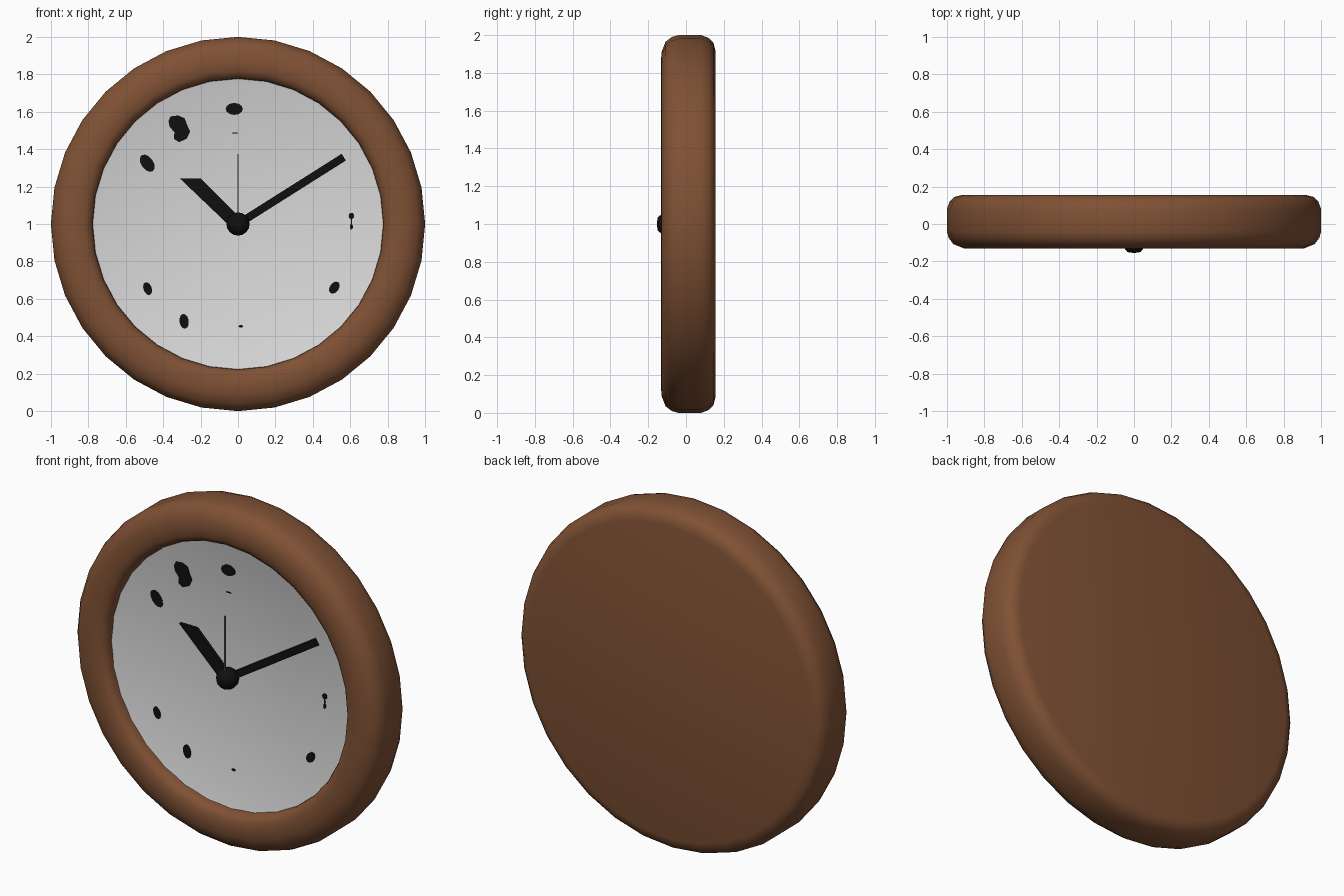
import bpy, bmesh, math
from mathutils import Vector

if "Cube" in bpy.data.objects:
    bpy.data.objects.remove(bpy.data.objects["Cube"])


def material(name, rgb):
    m = bpy.data.materials.new(name)
    m.diffuse_color = (*rgb, 1)
    m.use_nodes = True
    m.node_tree.nodes["Principled BSDF"].inputs["Base Color"].default_value = m.diffuse_color
    return m


WOOD = material("brown_wood", (0.215, 0.083, 0.035))
WHITE = material("dial_white", (0.70, 0.70, 0.70))
BLACK = material("black", (0.005, 0.005, 0.005))
GREY = material("grey_metal", (0.2, 0.2, 0.2))
CZ = 1.0  # height of the clock centre


def finish(name, bm, mat, angle=None):
    bmesh.ops.recalc_face_normals(bm, faces=bm.faces)
    me = bpy.data.meshes.new(name)
    bm.to_mesh(me)
    bm.free()
    me.materials.append(mat)
    ob = bpy.data.objects.new(name, me)
    bpy.context.collection.objects.link(ob)
    if angle:
        bpy.ops.object.select_all(action='DESELECT')
        ob.select_set(True)
        bpy.context.view_layer.objects.active = ob
        bpy.ops.object.shade_smooth_by_angle(angle=math.radians(angle))
    return ob


def lathe(name, profile, mat, angle, segs=32):
    """Turn (radius, y) points around the clock axis; radius 0 closes an end."""
    bm = bmesh.new()
    rings = []
    for r, y in profile:
        if r == 0:
            rings.append([bm.verts.new((0, y, CZ))] * segs)
        else:
            rings.append([bm.verts.new((r * math.sin(2 * math.pi * i / segs), y,
                                        CZ + r * math.cos(2 * math.pi * i / segs)))
                          for i in range(segs)])
    for a, b in zip(rings, rings[1:]):
        for i in range(segs):
            j = (i + 1) % segs
            bm.faces.new(list(dict.fromkeys((a[i], a[j], b[j], b[i]))))
    return finish(name, bm, mat, angle)


def plate(name, outline, front, back, mat):
    """Extrude an x-z outline between two y depths."""
    bm = bmesh.new()
    f = [bm.verts.new((x, front, z)) for x, z in outline]
    b = [bm.verts.new((x, back, z)) for x, z in outline]
    bm.faces.new(f)
    bm.faces.new(b[::-1])
    for i in range(len(f)):
        j = (i + 1) % len(f)
        bm.faces.new((f[i], b[i], b[j], f[j]))
    return finish(name, bm, mat)


# Rounded wooden case with a closed back
lathe("case", [(0.775, -0.045), (0.778, -0.085), (0.79, -0.112), (0.82, -0.128),
               (0.86, -0.132), (0.91, -0.13), (0.965, -0.108), (0.99, -0.075),
               (1.0, -0.04), (1.0, 0.08), (0.985, 0.12), (0.96, 0.145),
               (0.92, 0.155), (0, 0.155)], WOOD, 50)

# Dial, turned up slightly where it meets the case
lathe("dial", [(0, -0.06), (0.765, -0.06), (0.785, -0.068)], WHITE, 40, 64)

# Hub in the middle
lathe("hub", [(0, -0.155), (0.035, -0.15), (0.055, -0.125), (0.062, -0.1),
              (0.058, -0.075), (0.045, -0.055)], BLACK, 60, 16)

# Minute hand: a straight bar toward its tip
tip = Vector((0.565, 0.357))
side = Vector((-tip.y, tip.x)).normalized() * 0.021
plate("minute_hand", [(p.x, CZ + p.y) for p in (side, -side, tip - side, tip + side)],
      -0.085, -0.07, BLACK)

# Hour hand: widens to a level end
plate("hour_hand", [(-0.04, 0.985), (0.015, 1.03), (-0.20, 1.243), (-0.31, 1.243)],
      -0.105, -0.085, BLACK)

# Second hand
plate("second_hand", [(-0.004, 1.03), (0.004, 1.03), (0.004, 1.375), (-0.004, 1.375)],
      -0.125, -0.117, GREY)

# Dial marks: centre x, z, half width, half height, tilt in degrees
marks = [(-0.02, 1.615, 0.046, 0.032, 0), (-0.485, 1.325, 0.032, 0.052, 35),
         (-0.483, 0.655, 0.022, 0.036, 20), (-0.288, 0.48, 0.025, 0.04, 8),
         (0.515, 0.66, 0.024, 0.036, -35), (0.606, 1.043, 0.015, 0.017, 0),
         (0.606, 0.985, 0.008, 0.016, 0), (0.606, 1.012, 0.003, 0.02, 0),
         (0.015, 0.453, 0.012, 0.007, 0), (-0.016, 1.486, 0.017, 0.003, 0)]
for k, (x, z, w, h, tilt) in enumerate(marks):
    t = math.radians(tilt)
    pts = []
    for i in range(12):
        a = math.tau * i / 12
        u, v = w * math.cos(a), h * math.sin(a)
        pts.append((x + u * math.cos(t) - v * math.sin(t),
                    z + u * math.sin(t) + v * math.cos(t)))
    plate(f"dial_mark_{k}", pts, -0.064, -0.059, BLACK)

# Larger double mark at the upper left
plate("large_dial_mark", [(-0.372, 1.55), (-0.36, 1.575), (-0.32, 1.58), (-0.285, 1.565),
                          (-0.27, 1.525), (-0.255, 1.495), (-0.275, 1.455), (-0.315, 1.437),
                          (-0.343, 1.455), (-0.34, 1.49), (-0.365, 1.52)],
      -0.064, -0.059, BLACK)
